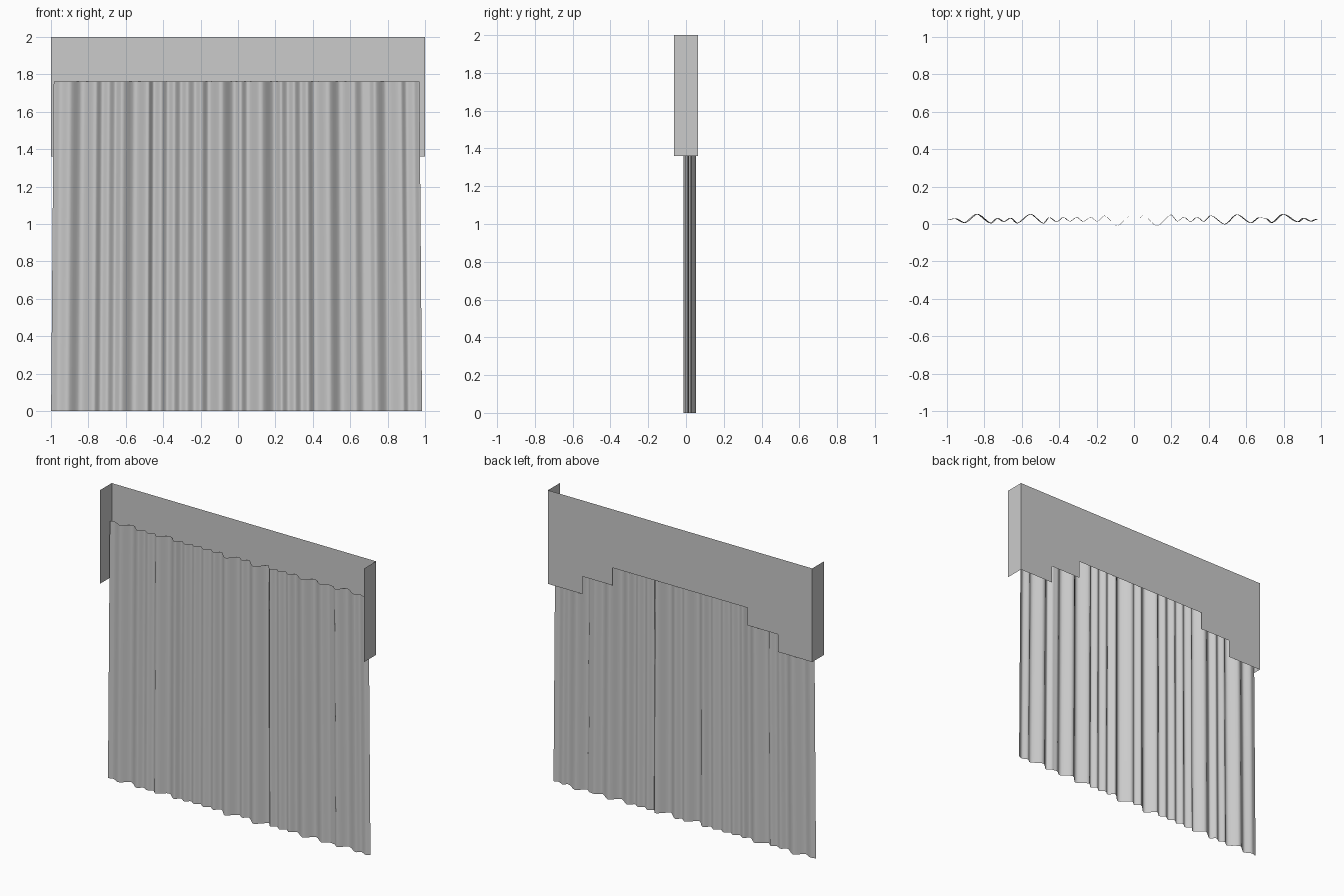
import bpy


def make_object(name, verts, faces, smooth=False):
    mesh = bpy.data.meshes.new(name)
    mesh.from_pydata(verts, [], faces)
    mesh.update()
    for p in mesh.polygons:
        p.use_smooth = smooth
    ob = bpy.data.objects.new(name, mesh)
    bpy.context.collection.objects.link(ob)
    return ob


# Pelmet: back board with a stepped lower edge and two side returns
TOP, BACK, FRONT = 2.0, 0.064, -0.064
steps = [(-1.0, -0.74, 1.36), (-0.74, -0.51, 1.48), (-0.51, 0.51, 1.60),
         (0.51, 0.74, 1.48), (0.74, 1.0, 1.36)]
outline = [(1.0, BACK, TOP), (-1.0, BACK, TOP)]
for x0, x1, z in steps:
    outline += [(x0, BACK, z), (x1, BACK, z)]
n = len(outline)
verts = outline + [(-1, FRONT, TOP), (-1, FRONT, 1.36), (1, FRONT, TOP), (1, FRONT, 1.36)]
make_object("pelmet", verts, [tuple(range(n)), (1, n, n + 1, 2), (0, n - 1, n + 3, n + 2)])

# Curtain fold crests and troughs along its top edge (x, y)
folds = [(-0.985, 0.022), (-0.95, 0.03), (-0.90, 0.006), (-0.833, 0.054), (-0.76, 0.004),
         (-0.725, 0.031), (-0.69, 0.012), (-0.655, 0.033), (-0.62, 0.004), (-0.55, 0.054),
         (-0.48, 0.003), (-0.45, 0.036), (-0.41, 0.011), (-0.375, 0.037), (-0.34, 0.013),
         (-0.305, 0.037), (-0.27, 0.013), (-0.23, 0.037), (-0.195, 0.013), (-0.157, 0.045),
         (-0.09, -0.012), (-0.02, 0.046), (0.015, 0.02), (0.05, 0.046), (0.122, -0.012),
         (0.197, 0.05), (0.23, 0.014), (0.265, 0.037), (0.30, 0.012), (0.335, 0.037),
         (0.37, 0.013), (0.407, 0.046), (0.482, -0.002), (0.547, 0.052), (0.62, 0.005),
         (0.665, 0.035), (0.70, 0.03), (0.73, 0.006), (0.792, 0.054), (0.87, 0.01),
         (0.90, 0.032), (0.94, 0.014), (0.97, 0.026)]
SUB, ROWS, HEIGHT = 5, 6, 1.762
profile = []
for (xa, ya), (xb, yb) in zip(folds, folds[1:]):
    for i in range(SUB):
        t = i / SUB
        s = 0.65 * t * t * (3 - 2 * t) + 0.35 * t
        profile.append((xa + (xb - xa) * t, ya + (yb - ya) * s))
profile.append(folds[-1])

# Sweep the folds downwards, flaring slightly towards the hem
verts, faces, m = [], [], len(profile)
for r in range(ROWS + 1):
    t = r / ROWS
    flare = 1 + 0.0145 * t
    verts += [((x + 0.0075) * flare - 0.0075, y, HEIGHT * (1 - t)) for x, y in profile]
for r in range(ROWS):
    for i in range(m - 1):
        a = r * m + i
        faces.append((a, a + m, a + m + 1, a + 1))
make_object("curtain", verts, faces, smooth=True)
